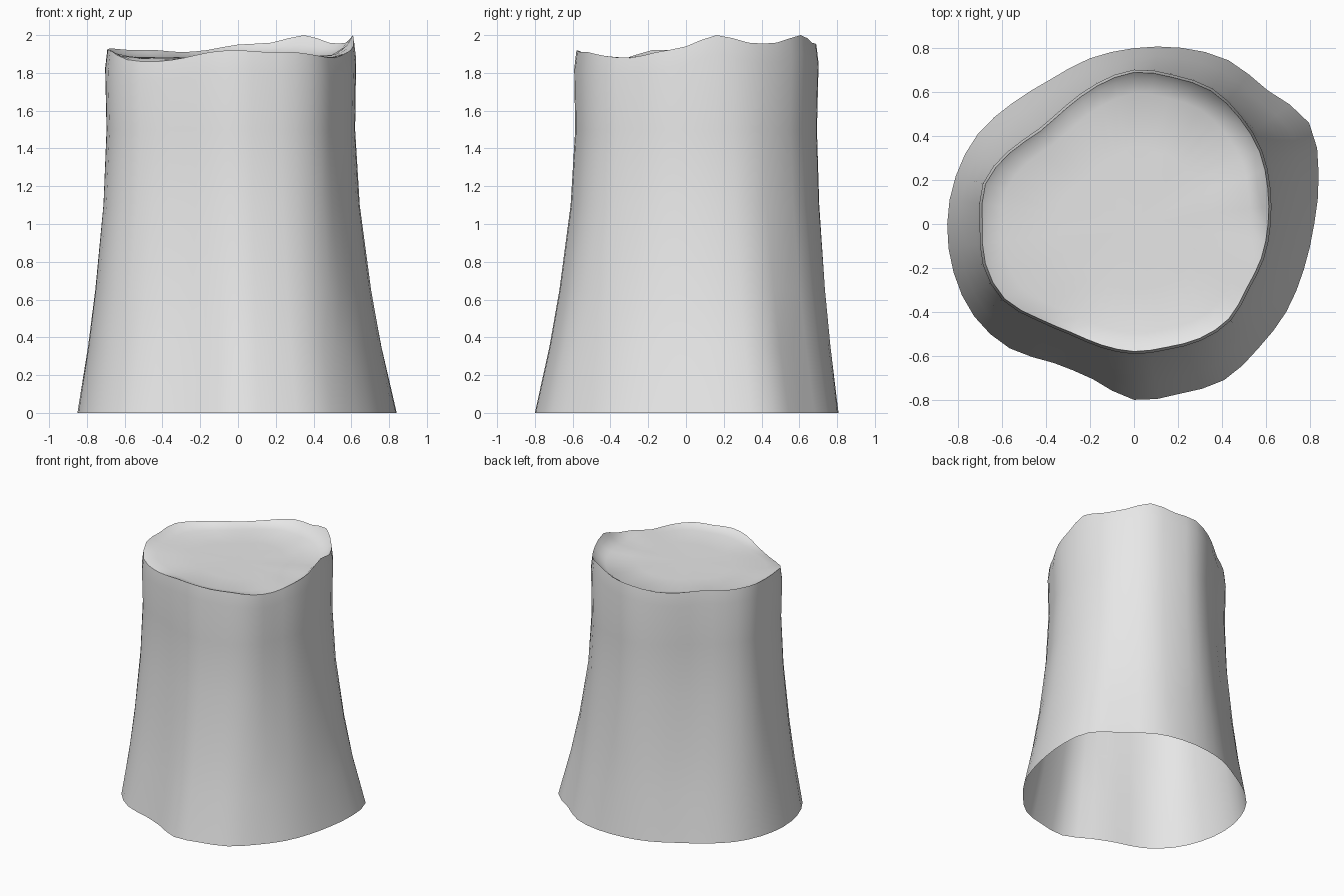
import bpy
import bmesh
import math

default_cube = bpy.data.objects.get("Cube")
if default_cube:
    bpy.data.objects.remove(default_cube, do_unlink=True)

# Outline radii (hundredths) every fifteen degrees, counter-clockwise from +x
BASE = [82, 87, 92, 86, 86, 83, 80, 78, 76, 78, 82, 84,
        85, 85, 84, 80, 73, 73, 80, 80, 82, 80, 80, 80]
RIM = [61, 63, 66, 68, 70, 69, 69, 65, 61, 60, 65, 70,
       69, 70, 68, 61, 57, 57, 58, 58, 60, 61, 59, 60]
# Drop of the broken rim below the highest point (hundredths)
DROP = [6, 0, 4, 4, 0, 4, 5, 8, 9, 8, 8, 7,
        8, 8, 13, 14, 12, 9, 8, 9, 9, 11, 12, 9]
# Height and share of root flare for each ring of the trunk
FLARE = [(0, 1), (0.35, 0.65), (0.65, 0.41), (1.1, 0.14), (1.5, 0.03)]


def refine(values):
    """Scale to units and insert a curved midpoint between neighbours."""
    result = []
    count = len(values)
    for i, b in enumerate(values):
        a, c, d = values[i - 1], values[(i + 1) % count], values[(i + 2) % count]
        result += [b / 100, (9 * (b + c) - a - d) / 1600]
    return result


base, rim, drop = refine(BASE), refine(RIM), refine(DROP)
count = len(base)
rim_height = [2 - max(d, 0) for d in drop]


def add_ring(bm, radii, heights):
    ring = []
    for i, (r, z) in enumerate(zip(radii, heights)):
        angle = math.tau * i / count
        ring.append(bm.verts.new((r * math.cos(angle), r * math.sin(angle), z)))
    return ring


def bridge(bm, lower, upper):
    for i in range(count):
        j = (i + 1) % count
        bm.faces.new((lower[i], lower[j], upper[j], upper[i]))


bm = bmesh.new()

# Trunk wall, open underneath
rings = [add_ring(bm, [t + (b - t) * f for b, t in zip(base, rim)], [z] * count)
         for z, f in FLARE]
rings.append(add_ring(bm, [r + 0.012 for r in rim], [z - 0.1 for z in rim_height]))
rings.append(add_ring(bm, rim, rim_height))

# Dished cut surface inside the ragged rim
DISH = 1.88
for scale, sink in ((0.96, 0.4), (0.86, 0.85), (0.5, 1)):
    rings.append(add_ring(bm, [r * scale for r in rim],
                          [z + (DISH - z) * sink for z in rim_height]))
for lower, upper in zip(rings, rings[1:]):
    bridge(bm, lower, upper)
centre = bm.verts.new((0, 0, DISH))
for i in range(count):
    bm.faces.new((rings[-1][i], rings[-1][(i + 1) % count], centre))

mesh = bpy.data.meshes.new("tree_stump")
bm.to_mesh(mesh)
bm.free()
stump = bpy.data.objects.new("tree_stump", mesh)
bpy.context.collection.objects.link(stump)

# Plain grey surface
grey = bpy.data.materials.new("light_grey")
grey.use_nodes = True
colour = (0.8, 0.8, 0.8, 1)
grey.diffuse_color = colour
grey.node_tree.nodes["Principled BSDF"].inputs["Base Color"].default_value = colour
mesh.materials.append(grey)

# Smooth bark with a crisp rim
bpy.ops.object.select_all(action="DESELECT")
stump.select_set(True)
bpy.context.view_layer.objects.active = stump
bpy.ops.object.shade_smooth_by_angle(angle=math.radians(50))
